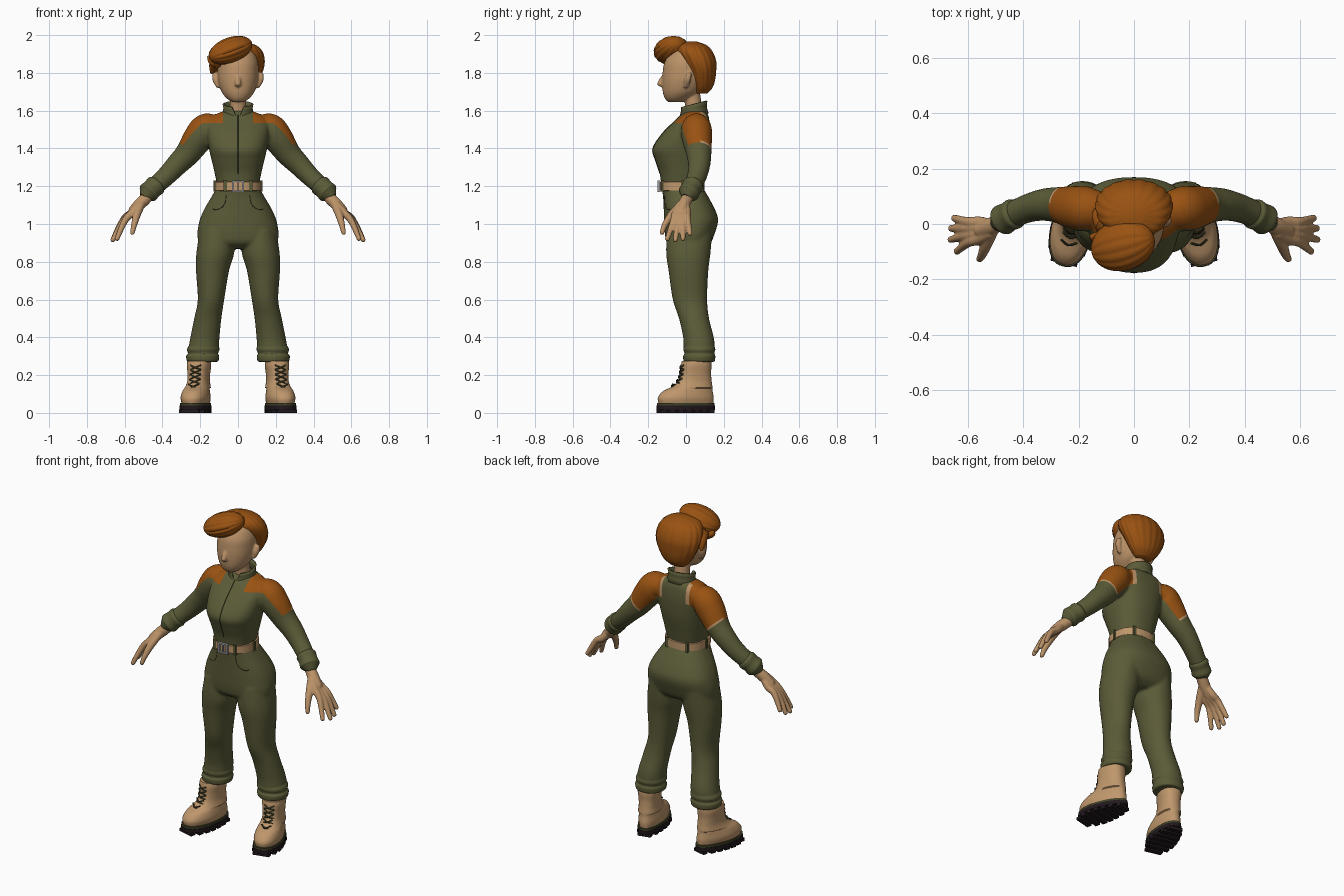
import bpy, bmesh, math
from mathutils import Vector, Matrix

if "Cube" in bpy.data.objects:
    bpy.data.objects.remove(bpy.data.objects["Cube"])


def material(name, r, g, b):
    m = bpy.data.materials.new(name)
    m.use_nodes = True
    m.diffuse_color = (r, g, b, 1)
    m.node_tree.nodes["Principled BSDF"].inputs["Base Color"].default_value = (r, g, b, 1)
    return m


OLIVE = material("olive cloth", .105, .105, .04)
SEAM = material("dark olive", .05, .05, .02)
ORANGE = material("burnt orange", .32, .085, .006)
SKIN = material("tan skin", .5, .29, .14)
LEATHER = material("tan leather", .52, .31, .15)
DARK = material("dark rubber", .015, .009, .012)
SILVER = material("silver metal", .35, .35, .36)


def spline(rows, steps=6):
    """Smooth in-between rows through the given ones."""
    rows = [Vector(r) for r in rows]
    out = []
    for i in range(len(rows) - 1):
        a, b, c, d = rows[max(i - 1, 0)], rows[i], rows[i + 1], rows[min(i + 2, len(rows) - 1)]
        for k in range(steps):
            t = k / steps
            out.append(b + (c - a) * (t / 2) + (a * 2 - b * 5 + c * 4 - d) * (t * t / 2)
                       + (b * 3 - a - c * 3 + d) * (t ** 3 / 2))
    return out + [rows[-1]]


def ring(row, power=2, n=48, ripple=0, waves=12, gap=0):
    """Horizontal oval: height, centre x, half width, front y, back y."""
    z, cx, hw, yf, yb = row
    pts = []
    for i in range(n):
        a = -math.pi / 2 + gap + (math.tau - 2 * gap) * i / (n - 1 if gap else n)
        k = 1 + ripple * abs(math.cos(waves * a / 2))
        c, s = math.cos(a), math.sin(a)
        x = math.copysign(abs(c) ** (2 / power), c) * hw * k
        y = math.copysign(abs(s) ** (2 / power), s) * (yb - yf) / 2 * k
        pts.append(Vector((cx + x, (yf + yb) / 2 + y, z)))
    return pts


def loft(bm, rings, closed=True, cap=True):
    vs = [[bm.verts.new(p) for p in r] for r in rings]
    n = len(vs[0])
    for a, b in zip(vs, vs[1:]):
        for i in range(n if closed else n - 1):
            j = (i + 1) % n
            bm.faces.new((a[i], a[j], b[j], b[i]))
    if cap:
        bm.faces.new(vs[0])
        bm.faces.new(vs[-1])


def stack(bm, rows, power=2, side=1, **kw):
    loft(bm, [ring((r[0], r[1] * side, *r[2:]), power, **kw) for r in spline(rows)])


def tube(bm, pts, side=1, n=16):
    """Round limb through points given as x, y, z, radius."""
    rows = spline([(p[0] * side, *p[1:]) for p in pts])
    for end, inner in ((0, 1), (-1, -2)):
        tip = rows[end].copy()
        out = (rows[end].xyz - rows[inner].xyz).normalized()
        tip.xyz = tip.xyz + out * tip.w * .6
        tip.w *= .5
        rows.insert(0 if end == 0 else len(rows), tip)
    rings = []
    for i, r in enumerate(rows):
        d = rows[min(i + 1, len(rows) - 1)].xyz - rows[max(i - 1, 0)].xyz
        q = d.to_track_quat('Z', 'Y')
        rings.append([r.xyz + q @ Vector((math.cos(a), math.sin(a), 0)) * r.w
                      for a in (math.tau * k / n for k in range(n))])
    loft(bm, rings)


def box(bm, centre, size):
    bmesh.ops.create_cube(bm, size=1, matrix=Matrix.Translation(centre) @ Matrix.Diagonal((*size, 1)))


def finish(name, bm, *mats, voxel=0, smooth=6):
    bmesh.ops.recalc_face_normals(bm, faces=bm.faces[:])
    me = bpy.data.meshes.new(name)
    bm.to_mesh(me)
    bm.free()
    ob = bpy.data.objects.new(name, me)
    bpy.context.collection.objects.link(ob)
    if voxel:  # fuse overlapping volumes into one skin
        rm = ob.modifiers.new("fuse", 'REMESH')
        rm.mode, rm.voxel_size = 'VOXEL', voxel
        sm = ob.modifiers.new("soften", 'SMOOTH')
        sm.iterations = smooth
        ev = ob.evaluated_get(bpy.context.evaluated_depsgraph_get())
        ob.data = bpy.data.meshes.new_from_object(ev)
        ob.modifiers.clear()
    ob.data.materials.clear()
    for m in mats:
        ob.data.materials.append(m)
    ob.data.shade_smooth()
    ob.data.set_sharp_from_angle(angle=math.radians(45))
    return ob


# Jumpsuit: torso, hips, legs and sleeves fused together
bm = bmesh.new()
torso = [(1.6, 0, .07, 0, .105), (1.575, 0, .13, -.03, .118), (1.54, 0, .165, -.065, .125),
         (1.48, 0, .165, -.125, .13), (1.4, 0, .154, -.176, .125), (1.34, 0, .14, -.163, .115),
         (1.27, 0, .124, -.14, .1), (1.2, 0, .113, -.13, .09), (1.15, 0, .137, -.122, .115),
         (1.08, 0, .178, -.118, .152), (1.02, 0, .203, -.116, .17), (.95, 0, .215, -.112, .152),
         (.9, 0, .205, -.1, .13), (.87, 0, .16, -.06, .09)]
stack(bm, torso, 2.35)
leg = [(.97, .11, .09, -.1, .14), (.85, .12, .1, -.105, .13), (.75, .135, .087, -.092, .118),
       (.6, .143, .07, -.07, .112), (.5, .16, .072, -.037, .122), (.4, .175, .077, -.015, .147),
       (.34, .182, .08, -.012, .152), (.29, .185, .075, -.005, .145)]
sleeve = [(.1, .055, 1.515, .055), (.165, .055, 1.507, .08), (.21, .058, 1.455, .08), (.265, .068, 1.375, .067),
          (.32, .07, 1.317, .059), (.38, .058, 1.254, .052), (.45, .03, 1.19, .047)]
for s in (1, -1):
    stack(bm, leg, 2.1, s)
    tube(bm, sleeve, s, 32)
suit = finish("jumpsuit", bm, OLIVE, ORANGE, SKIN, voxel=.008)

# Shoulder panels: cut clean borders, then colour by region
YOKE, ARM = Vector((.5, .61, .6)), Vector((.68, 0, -.73))
YOKE_AT, ARM_END, INNER, TOP = 1.003, -.835, .08, 1.535
bm = bmesh.new()
bm.from_mesh(suit.data)
for s in (1, -1):
    for n, d in ((YOKE, YOKE_AT), (ARM, ARM_END), (ARM, ARM_END - .012),
                 (Vector((1, 0, 0)), INNER), (Vector((1, 0, 0)), INNER + .02), (Vector((0, 0, 1)), TOP)):
        fs = [f for f in bm.faces if f.calc_center_median().z > 1.3 and f.calc_center_median().x * s > 0]
        geom = fs + list({e for f in fs for e in f.edges}) + list({v for f in fs for v in f.verts})
        m = Vector((n.x * s, n.y, n.z))
        bmesh.ops.bisect_plane(bm, geom=geom, plane_co=m * d / m.length_squared, plane_no=m)
for f in bm.faces:
    c = f.calc_center_median()
    c.x = abs(c.x)
    if c.z > 1.3 and c.x > INNER and ARM.dot(c) < ARM_END and (c.z > TOP or YOKE.dot(c) > YOKE_AT):
        trim = c.y > .075 and (c.x < INNER + .02 or ARM.dot(c) > ARM_END - .012)
        f.material_index = 2 if trim else 1
bm.to_mesh(suit.data)
bm.free()


# Zip and pocket seams laid on the cloth
def seam(name, pts):
    bm = bmesh.new()
    on = [suit.closest_point_on_mesh(Vector(p))[1] for p in spline([Vector(p) for p in pts], 4)]
    tube(bm, [(*p, .0025) for p in on], n=6)
    finish(name, bm, SEAM)


seam("front_zip", [(0, r[3], r[0]) for r in torso[1:7]])
for s, side in ((1, "left"), (-1, "right")):
    seam(side + "_pocket_seam", [(s * x, -.14, z) for x, z in ((.07, 1.15), (.085, 1.1), (.13, 1.08), (.17, 1.09))])

# Standing collar, open at the front and higher at the back
bm = bmesh.new()
rings = []
for z, hw, gap in ((1.565, .085, .04), (1.59, .076, .15), (1.615, .073, .32), (1.635, .077, .42)):
    r = ring((z, 0, hw, .04 - hw * .9, .04 + hw * .9), gap=gap)
    rings.append([p + Vector((0, 0, (p.y - .04) * .25)) for p in r])
loft(bm, rings, closed=False, cap=False)
collar = finish("collar", bm, OLIVE)
sol = collar.modifiers.new("thickness", 'SOLIDIFY')
sol.thickness, sol.offset = .009, 0

# Belt with loops and buckle
bm = bmesh.new()
loft(bm, [ring((z, 0, .113 + g, -.13 - g, .09 + g), 2.35)
          for z, g in ((1.176, .002), (1.178, .009), (1.222, .009), (1.224, .002))])
finish("belt", bm, LEATHER)
bm = bmesh.new()
for p in ring((1.2, 0, .12, -.138, .098), 2.35)[4::8]:
    box(bm, p, (.018, .014, .058))
finish("belt_loops", bm, OLIVE)
bm = bmesh.new()
for s in (1, -1):
    box(bm, (s * .027, -.143, 1.2), (.01, .014, .06))
    box(bm, (0, -.143, 1.2 + s * .026), (.062, .014, .009))
box(bm, (0, -.143, 1.2), (.007, .012, .05))
finish("buckle", bm, SILVER)

# Head, neck, nose and ears
bm = bmesh.new()
stack(bm, [(1.645, 0, .03, -.095, -.02), (1.665, 0, .06, -.112, .02), (1.7, 0, .087, -.123, .07),
           (1.75, 0, .103, -.126, .1), (1.8, 0, .108, -.124, .12), (1.86, 0, .105, -.112, .12),
           (1.92, 0, .08, -.07, .1), (1.95, 0, .03, -.02, .06)], 2.1)
tube(bm, [(0, .045, 1.53, .052), (0, .042, 1.6, .045), (0, .03, 1.7, .043)], n=32)
tube(bm, [(0, -.112, 1.79, .01), (0, -.13, 1.76, .014), (0, -.137, 1.738, .017)])
for s in (1, -1):
    tube(bm, [(.103, .0, 1.728, .013), (.118, .008, 1.765, .018), (.12, .016, 1.795, .015)], s)
finish("head", bm, SKIN, voxel=.006, smooth=3)

# Hair: rippled back mass, forward quiff and side flick
bm = bmesh.new()
stack(bm, [(1.69, 0, .05, .05, .11), (1.72, 0, .08, .035, .138), (1.76, 0, .105, .02, .152),
           (1.81, 0, .128, .005, .158), (1.86, 0, .137, -.025, .158), (1.91, 0, .127, -.05, .14),
           (1.945, 0, .095, -.045, .11), (1.965, 0, .035, 0, .06)], n=96, ripple=.035, waves=18)
finish("back_hair", bm, ORANGE)
bm = bmesh.new()
rows = [(-math.cos(t), 0, math.sin(t), -math.sin(t), math.sin(t)) for t in (.03 + k * .128 for k in range(25))]
loft(bm, [ring(r, n=80, ripple=.06, waves=14) for r in rows])
place = (Matrix.Translation((-.04, -.077, 1.92)) @ Matrix.Rotation(.25, 4, 'Z') @ Matrix.Rotation(-.35, 4, 'Y')
         @ Matrix.Diagonal((.122, .088, .064, 1)) @ Matrix.Rotation(math.pi / 2, 4, 'Y'))
bm.transform(place)
bmesh.ops.recalc_face_normals(bm, faces=bm.faces[:])
for f in bm.faces:
    n = f.normal
    f.material_index = int(n.z < -.45 and n.x > -.1 and n.y > -.6)
finish("quiff", bm, ORANGE, DARK)
bm = bmesh.new()
tube(bm, [(-.11, -.06, 1.86, .04), (-.14, -.05, 1.865, .022), (-.16, -.045, 1.885, .004)])
tube(bm, [(-.1, .0, 1.87, .045), (-.125, .03, 1.84, .03), (-.14, .05, 1.8, .008)])
finish("side_flick", bm, ORANGE)

FINGERS = [((.6, -.067, 1.015), (.642, -.1, .918)), ((.61, -.042, 1.01), (.665, -.057, .912)),
           ((.612, -.016, 1.015), (.663, -.016, .918)), ((.603, .008, 1.03), (.652, .022, .945))]
for s, side in ((1, "left"), (-1, "right")):
    # Hand and forearm
    bm = bmesh.new()
    tube(bm, [(.43, .04, 1.21, .036), (.48, .01, 1.145, .032), (.52, -.01, 1.105, .032), (.56, -.025, 1.065, .026)], s)
    for knuckle, tip in FINGERS:
        y = knuckle[1] * .8
        tube(bm, [(.52, y * .5 - .005, 1.105, .02), (.56, y, 1.06, .021), (*knuckle, .0175), (*tip, .0125)], s)
    tube(bm, [(.51, -.02, 1.11, .022), (.535, -.075, 1.05, .021), (.55, -.112, .995, .016), (.56, -.128, .95, .012)], s)
    finish(side + "_hand", bm, SKIN, voxel=.005, smooth=3)

    # Rolled sleeve and trouser cuffs
    bm = bmesh.new()
    tube(bm, [(.428, .04, 1.212, .05), (.436, .036, 1.204, .056), (.455, .026, 1.186, .053),
              (.475, .015, 1.166, .056), (.483, .01, 1.158, .048)], s, 32)
    finish(side + "_sleeve_cuff", bm, OLIVE)
    bm = bmesh.new()
    stack(bm, [(.27, .187, .07, .002, .14), (.275, .187, .083, -.012, .152), (.3, .187, .087, -.015, .155),
               (.315, .185, .08, -.008, .15), (.335, .184, .086, -.014, .155), (.355, .181, .079, -.01, .15),
               (.36, .18, .07, 0, .14)], 2.1, s)
    finish(side + "_trouser_cuff", bm, OLIVE)

    # Boot, built straight and then turned out
    turn = Matrix.Translation((.205 * s, .06, 0)) @ Matrix.Rotation(.24 * s, 4, 'Z')

    def shoe(name, bm, mat):
        for v in bm.verts:
            if v.co.z < .13:
                v.co.x *= 1 - .22 * min(max((v.co.y + .08) / .15, 0), 1)
        bm.transform(turn)
        finish(side + name, bm, mat)

    bm = bmesh.new()
    stack(bm, [(.045, 0, .068, -.208, .086), (.08, 0, .075, -.213, .088), (.115, 0, .069, -.185, .082),
               (.142, 0, .061, -.13, .08), (.17, 0, .056, -.102, .076), (.21, 0, .057, -.09, .073),
               (.25, 0, .062, -.087, .075), (.275, 0, .06, -.082, .073)], 2.3)
    shoe("_boot", bm, LEATHER)
    bm = bmesh.new()
    loft(bm, [ring((z, 0, .077, -.218, .093), 2.4) for z in (.038, .052)])
    shoe("_welt", bm, SEAM)
    bm = bmesh.new()
    loft(bm, [ring((z, 0, .079, -.22, .095), 2.4) for z in (.016, .039)])
    for k in range(7):
        y = -.195 + k * .044
        w = .155 * (1 - abs((y + .062) / .158) ** 2.4) ** .42
        box(bm, (0, y, .009), (w, .03, .018))
    shoe("_sole", bm, DARK)
    bm = bmesh.new()
    for z, y in ((.14, -.135), (.165, -.108), (.19, -.096), (.215, -.091), (.24, -.089)):
        for d in (1, -1):
            tube(bm, [(-.028 * d, y + .008, z - .01, .004), (0, y - .005, z, .004), (.028 * d, y + .008, z + .012, .004)], n=8)
    shoe("_laces", bm, SEAM)
